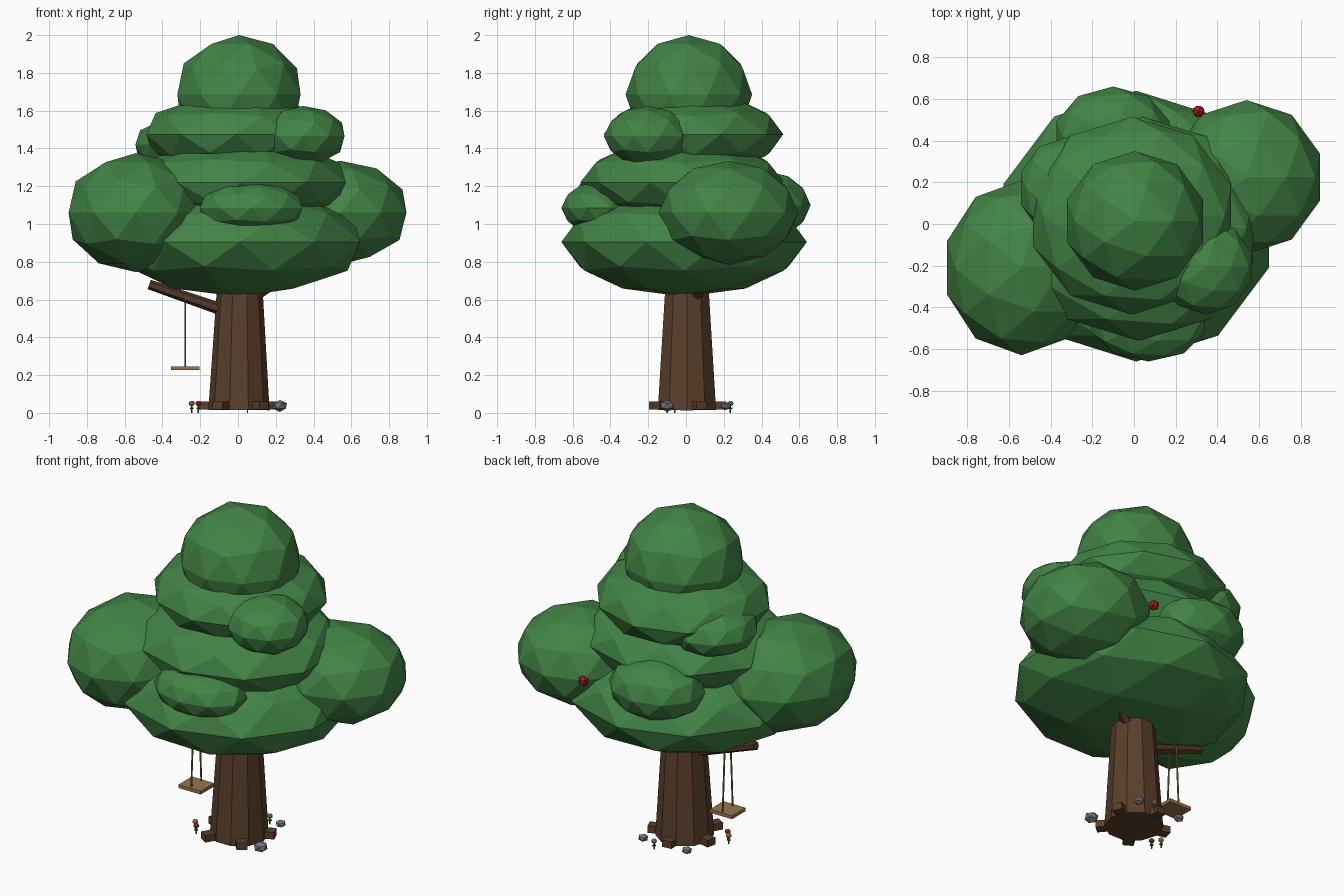
import bpy, bmesh, math
from mathutils import Vector, Matrix

if "Cube" in bpy.data.objects:
    bpy.data.objects.remove(bpy.data.objects["Cube"], do_unlink=True)


def material(name, color):
    m = bpy.data.materials.new(name)
    m.use_nodes = True
    m.diffuse_color = (*color, 1)
    m.node_tree.nodes["Principled BSDF"].inputs["Base Color"].default_value = (*color, 1)
    return m


LEAF = material("leaf green", (0.055, 0.23, 0.06))
BARK = material("bark brown", (0.105, 0.05, 0.024))
BRANCH = material("branch brown", (0.09, 0.042, 0.024))
PLANK = material("plank tan", (0.31, 0.18, 0.075))
ROPE = material("rope tan", (0.28, 0.17, 0.08))
STONE = material("stone grey", (0.17, 0.185, 0.21))
RED = material("fruit red", (0.38, 0.012, 0.02))
YELLOW = material("petal ochre", (0.34, 0.18, 0.04))
STEM = material("stem green", (0.04, 0.16, 0.04))


def finish(name, bm, mat):
    mesh = bpy.data.meshes.new(name)
    bm.to_mesh(mesh)
    bm.free()
    mesh.materials.append(mat)
    obj = bpy.data.objects.new(name, mesh)
    bpy.context.collection.objects.link(obj)
    return obj


def blob(name, center, radii, mat, detail=2):
    bm = bmesh.new()
    bmesh.ops.create_icosphere(bm, subdivisions=detail, radius=1)
    bmesh.ops.scale(bm, vec=radii, verts=bm.verts)
    bmesh.ops.translate(bm, vec=center, verts=bm.verts)
    return finish(name, bm, mat)


def rod(name, start, end, r1, r2, sides, mat):
    a, b = Vector(start), Vector(end)
    bm = bmesh.new()
    bmesh.ops.create_cone(bm, cap_ends=True, segments=sides, radius1=r1, radius2=r2,
                          depth=(b - a).length)
    turn = (b - a).to_track_quat("Z", "Y").to_matrix().to_4x4()
    bmesh.ops.transform(bm, matrix=Matrix.Translation((a + b) / 2) @ turn, verts=bm.verts)
    return finish(name, bm, mat)


def box(name, center, size, mat, angle=0):
    bm = bmesh.new()
    bmesh.ops.create_cube(bm, size=1)
    bmesh.ops.scale(bm, vec=size, verts=bm.verts)
    bmesh.ops.translate(bm, vec=center, verts=bm.verts)
    bmesh.ops.rotate(bm, matrix=Matrix.Rotation(angle, 3, "Z"), verts=bm.verts)
    return finish(name, bm, mat)


# Foliage: four stacked tiers, two big side masses, four small tufts
foliage = {
    "bottom_tier": ((0.01, -0.01, 0.905), (0.67, 0.65, 0.29)),
    "second_tier": ((0.02, -0.02, 1.22), (0.58, 0.54, 0.23)),
    "third_tier": ((-0.01, 0.04, 1.475), (0.5, 0.475, 0.215)),
    "crown_top": ((0.005, 0.015, 1.685), (0.343, 0.335, 0.315)),
    "right_mass": ((-0.54, -0.21, 1.06), (0.375, 0.42, 0.315)),
    "left_mass": ((0.54, 0.225, 1.06), (0.37, 0.37, 0.275)),
    "front_tuft": ((0.07, -0.46, 1.085), (0.285, 0.2, 0.14)),
    "left_upper_tuft": ((0.345, -0.205, 1.465), (0.23, 0.23, 0.16)),
    "back_tuft": ((-0.1, 0.42, 1.1), (0.285, 0.24, 0.18)),
    "right_upper_tuft": ((-0.31, 0.17, 1.42), (0.245, 0.25, 0.145)),
}
for name, (center, radii) in foliage.items():
    blob(name, center, radii, LEAF)
blob("fruit", (0.31, 0.54, 1.07), (0.032, 0.032, 0.032), RED, 1)

# Trunk, roots and branches
rod("trunk", (0.005, 0.005, 0.015), (0.01, 0.005, 0.75), 0.162, 0.115, 10, BARK)
for i in range(5):
    box(f"root_{i + 1}", (0.16, 0, 0.038), (0.1, 0.06, 0.042), BARK, math.radians(23 + 72 * i))
rod("swing_branch", (-0.05, 0, 0.535), (-0.47, 0, 0.68), 0.033, 0.026, 6, BRANCH)
rod("left_branch", (0.04, 0.04, 0.59), (0.4, 0.15, 0.82), 0.033, 0.022, 6, BRANCH)

# Swing
box("swing_seat", (-0.28, 0, 0.236), (0.15, 0.13, 0.02), PLANK)
for side, y in (("front", -0.048), ("back", 0.048)):
    rod(f"{side}_rope", (-0.28, y, 0.24), (-0.28, y * 0.6, 0.62), 0.005, 0.005, 6, ROPE)

# Stones around the base
for i, (x, y, r) in enumerate(((0.222, -0.1, 0.042), (0.14, 0.21, 0.03), (-0.15, 0.205, 0.03))):
    blob(f"stone_{i + 1}", (x, y, 0.037), (r, r, r * 0.75), STONE, 1)

# Flowers
for name, x, y, mat in (("red", -0.21, -0.1, RED), ("ochre", -0.245, -0.06, YELLOW),
                        ("grey", 0.05, 0.235, STONE)):
    rod(f"{name}_flower_stem", (x, y, 0), (x, y, 0.045), 0.004, 0.004, 6, STEM)
    blob(f"{name}_flower_leaves", (x, y, 0.024), (0.012, 0.012, 0.007), STEM, 1)
    blob(f"{name}_flower_bloom", (x, y, 0.05), (0.016, 0.016, 0.014), mat)
